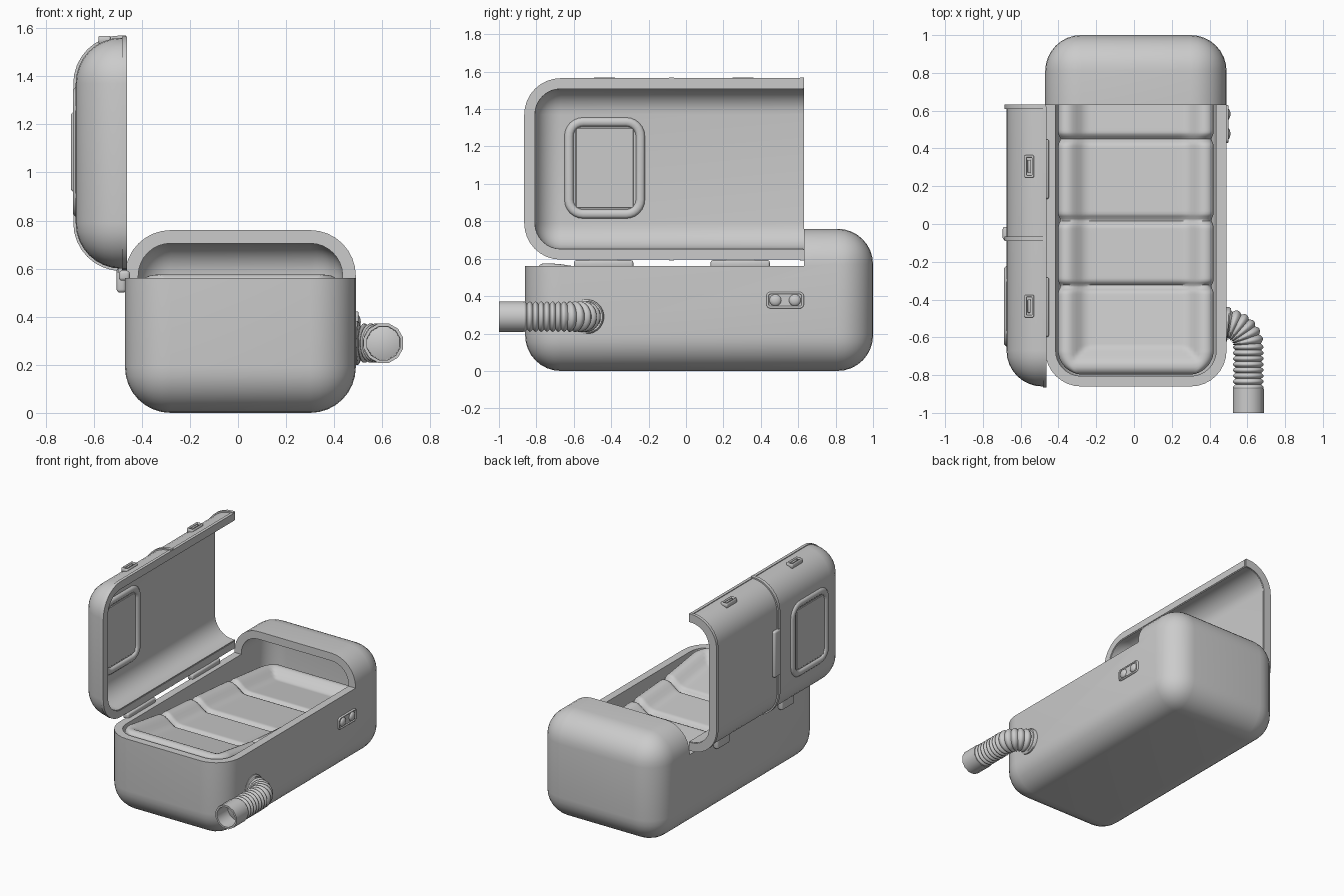
import bpy, bmesh
from math import pi, sin, cos, sqrt, exp, radians
from mathutils import Matrix, Vector

if "Cube" in bpy.data.objects:
    bpy.data.objects.remove(bpy.data.objects["Cube"])

# closed-lid space -> opened lid, swung 90 degrees about the side hinge
OPEN = Matrix.Translation((0.095, 0, 1.07)) @ Matrix.Rotation(-pi / 2, 4, 'Y')
CX, SEAM = 0.01, 0.56


def add(name, bm, mat=None, angle=35):
    bmesh.ops.recalc_face_normals(bm, faces=bm.faces)
    me = bpy.data.meshes.new(name)
    bm.to_mesh(me)
    bm.free()
    if mat:
        me.transform(mat)
    me.shade_smooth()
    me.set_sharp_from_angle(angle=radians(angle))
    ob = bpy.data.objects.new(name, me)
    bpy.context.collection.objects.link(ob)
    return ob


def box(name, lo, hi, r=0.0, seg=3, mat=None):
    bm = bmesh.new()
    lo, hi = Vector(lo), Vector(hi)
    bmesh.ops.create_cube(bm, size=1)
    for v in bm.verts:
        v.co = (lo + hi) / 2 + Vector(a * b for a, b in zip(v.co, hi - lo))
    if r:
        bmesh.ops.bevel(bm, geom=bm.edges[:], offset=r, segments=seg, profile=0.5, affect='EDGES')
    return add(name, bm, mat)


def boolean(ob, cutter, op):
    m = ob.modifiers.new('cut', 'BOOLEAN')
    m.operation, m.solver, m.object = op, 'EXACT', cutter
    dg = bpy.context.evaluated_depsgraph_get()
    me = bpy.data.meshes.new_from_object(ob.evaluated_get(dg))
    ob.modifiers.clear()
    ob.data = me
    bpy.data.objects.remove(cutter)


def capsule(name, off, top):
    return box(name, (-0.47 - off, -0.86 - off, -off), (0.49 + off, 1 + off, top + off), 0.19 + off, 8)


def shell(name, off, thick, top, lo, hi, op, mat=None):
    """Hollow rounded tub, trimmed by a box."""
    ob = capsule(name, off, top)
    boolean(ob, capsule('cutter', off - thick, top), 'DIFFERENCE')
    boolean(ob, box('cutter', lo, hi), op)
    if mat:
        ob.data.transform(mat)
    ob.data.shade_smooth()
    ob.data.set_sharp_from_angle(angle=radians(35))
    return ob


def rounded_rect(w, h, r, n=6):
    pts = []
    for k, (sx, sy) in enumerate(((1, 1), (-1, 1), (-1, -1), (1, -1))):
        for i in range(n + 1):
            a = (k + i / n) * pi / 2
            pts.append((sx * (w / 2 - r) + r * cos(a), sy * (h / 2 - r) + r * sin(a)))
    return pts


def frame(name, w, h, r, border, z0, z1, mat):
    """Rounded rectangular ring with softened edges."""
    c = min(0.012, border / 3)
    loops = [(0, z0 + c), (0, z1 - c), (c, z1), (border - c, z1),
             (border, z1 - c), (border, z0 + c), (border - c, z0), (c, z0)]
    bm = bmesh.new()
    rings = [[bm.verts.new((x, y, z)) for x, y in rounded_rect(w - 2 * d, h - 2 * d, max(r - d, 0.004))]
             for d, z in loops]
    n = len(rings[0])
    for k in range(len(rings)):
        a, b = rings[k], rings[(k + 1) % len(rings)]
        for i in range(n):
            bm.faces.new((a[i], a[(i + 1) % n], b[(i + 1) % n], b[i]))
    return add(name, bm, mat, 50)


# main tub with fixed hood at the back
shell('tub', 0, 0.055, 0.76, (-1, -2, SEAM), (1, 0.63, 2), 'DIFFERENCE')

# opened lid, its rim seal, end band and strap
INTER = 'INTERSECT'
shell('lid', 0, 0.052, 0.77, (-1, -2, SEAM), (1, 0.625, 2), INTER, OPEN)
shell('lid_rim', 0.005, 0.05, 0.77, (-1, -2, SEAM - 0.003), (1, 0.622, SEAM + 0.018), INTER, OPEN)
shell('lid_end_band', 0.01, 0.06, 0.77, (-1, 0.61, SEAM + 0.001), (1, 0.632, 2), INTER, OPEN)
shell('lid_strap', 0.01, 0.03, 0.77, (-1, -0.09, SEAM + 0.001), (1, -0.065, 2), INTER, OPEN)
box('lid_handle', (-0.15, -0.085, 0.75), (0.18, -0.015, 0.79), 0.012, 3, OPEN)

# window in the lid
WIN = OPEN @ Matrix.Translation((0.015, -0.435, 0))
frame('window_frame', 0.54, 0.43, 0.1, 0.048, 0.702, 0.782, WIN)
box('window_pane', (-0.2, -0.59, 0.713), (0.23, -0.28, 0.774), 0.004, 1, OPEN)

# latches on the free side of the lid, hinges on the other side
for i, y in enumerate((-0.435, 0.305)):
    m = OPEN @ Matrix.Translation((0.485, y, 0.65)) @ Matrix.Rotation(pi / 2, 4, 'Y')
    frame(f'latch_frame_{i}', 0.052, 0.12, 0.01, 0.012, -0.02, 0.013, m)
    box(f'latch_bar_{i}', (-0.008, -0.035, -0.02), (0.008, 0.035, 0.01), 0.003, 2, m)
for i, y in enumerate((-0.44, 0.29)):
    box(f'hinge_plate_{i}', (-0.495, y - 0.158, 0.55), (-0.45, y + 0.158, 0.592), 0.012)
    box(f'hinge_leaf_{i}', (-0.505, y - 0.072, 0.5), (-0.465, y + 0.072, 0.605), 0.014)
    bm = bmesh.new()
    bmesh.ops.create_cone(bm, cap_ends=True, segments=20, radius1=0.018, radius2=0.018, depth=0.15)
    add(f'hinge_pin_{i}', bm, Matrix.Translation((-0.482, y, 0.59)) @ Matrix.Rotation(pi / 2, 4, 'X'))

# control panel with two domed buttons
PANEL = Matrix.Translation((0.49, 0.53, 0.378)) @ Matrix.Rotation(pi / 2, 4, 'Y')
frame('panel_frame', 0.088, 0.2, 0.022, 0.012, -0.01, 0.011, PANEL)
box('panel_plate', (-0.035, -0.09, -0.01), (0.035, 0.09, 0.005), 0.003, 1, PANEL)
for i, y in enumerate((-0.052, 0.052)):
    bm = bmesh.new()
    bmesh.ops.create_uvsphere(bm, u_segments=24, v_segments=12, radius=0.032)
    add(f'button_{i}', bm, PANEL @ Matrix.Translation((0, y, 0.003)) @ Matrix.Diagonal((1, 1, 0.55, 1)))


# padded mattress: dished height field, raised at the head end, with three seams
SEAMS = (-0.33, 0.02, 0.45)
Y0, Y1, HALF = -0.797, 0.935, 0.412
BASE = ((-0.8, 0.578), (-0.68, 0.572), (-0.33, 0.52), (0.02, 0.495), (0.45, 0.46), (1.0, 0.4))


def smooth(t):
    t = min(max(t, 0), 1)
    return t * t * (3 - 2 * t)


def base(y):
    for (a, za), (b, zb) in zip(BASE, BASE[1:]):
        if y <= b:
            return za + (zb - za) * (y - a) / (b - a)


def height(y, d):
    z = base(y) - 0.06 * smooth((d - 0.05) / 0.11)
    z -= 0.032 * sum(exp(-((y - s) / 0.017) ** 2) for s in SEAMS)
    e = 0.045 - min(d, 0.045)
    return z - 0.045 + sqrt(max(0.045 ** 2 - e * e, 0))


bm = bmesh.new()
NR, NC, R = 200, 40, 0.13
rows = []
for j in range(NR + 1):
    y = Y0 + (Y1 - Y0) * (0.5 - 0.5 * cos(pi * j / NR))
    t = min(y - Y0, Y1 - y)
    w = HALF - R + sqrt(max(R * R - max(R - t, 0) ** 2, 0))
    w -= 0.012 * sum(exp(-((y - s) / 0.02) ** 2) for s in SEAMS)
    xs = [w * sin(pi / 2 * (2 * i / NC - 1)) for i in range(NC + 1)]
    rows.append([bm.verts.new((CX + x, y, height(y, min(w - abs(x), t)))) for x in xs])
for a, b in zip(rows, rows[1:]):
    for i in range(NC):
        bm.faces.new((a[i], a[i + 1], b[i + 1], b[i]))
rim = [e for e in bm.edges if e.is_boundary]
skirt = bmesh.ops.extrude_edge_only(bm, edges=rim)['geom']
for v in skirt:
    if isinstance(v, bmesh.types.BMVert):
        v.co.z = 0.15
add('mattress', bm, None, 60)


# corrugated hose: leaves the side, bends to the front, ends in an open cuff
def hose_point(s):
    r, x0 = 0.115, 0.49
    if s < 0:
        return Vector((x0 + s, -0.53, 0.29)), 0
    a = min(s / r, pi / 2)
    extra = max(s - r * pi / 2, 0)
    return Vector((x0 + r * sin(a), -0.53 - r + r * cos(a) - extra, 0.29)), a


def tube(name, stations, sides, angle):
    bm = bmesh.new()
    rings = []
    for s, rad in stations:
        p, a = hose_point(s)
        side = Vector((sin(a), cos(a), 0))
        rings.append([bm.verts.new(p + rad * (cos(t) * side + sin(t) * Vector((0, 0, 1))))
                      for t in (2 * pi * (i + 0.5) / sides for i in range(sides))])
    for a, b in zip(rings, rings[1:]):
        for i in range(sides):
            k = (i + 1) % sides
            bm.faces.new((a[i], a[k], b[k], b[i]))
    bm.faces.new(rings[0])
    bm.faces.new(rings[-1])
    return add(name, bm, None, angle)


END = 0.115 * pi / 2 + (0.87 - 0.645)
RIBS = 14
tube('hose', [(-0.01 + (END + 0.02) * i / (RIBS * 6), 0.068 + 0.014 * abs(sin(pi * i / 6)))
              for i in range(RIBS * 6 + 1)], 20, 60)
tube('hose_cuff', [(END, 0.07), (END, 0.085), (END + 0.13, 0.085), (END + 0.13, 0.072), (END + 0.01, 0.07)], 12, 40)
tube('hose_flange', [(-0.02, 0.092), (0.008, 0.092), (0.014, 0.085)], 24, 40)
